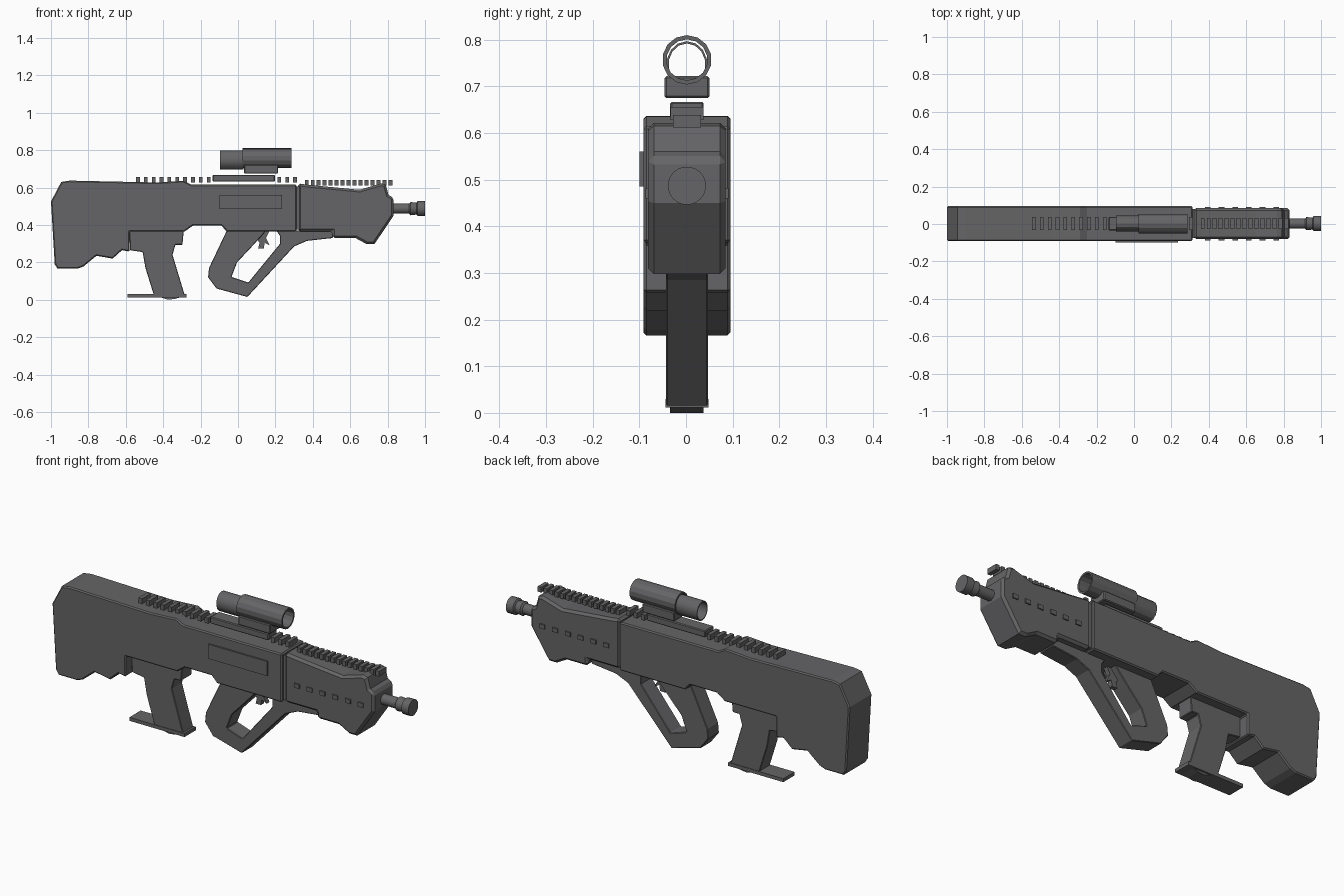
import bpy, bmesh, math
from mathutils import Matrix

cube = bpy.data.objects.get("Cube")
if cube:
    bpy.data.objects.remove(cube, do_unlink=True)

YC = 0.002  # centre plane of the body

metal = bpy.data.materials.new("dark_grey")
metal.use_nodes = True
metal.diffuse_color = (0.13, 0.13, 0.135, 1)
metal.node_tree.nodes["Principled BSDF"].inputs["Base Color"].default_value = (0.13, 0.13, 0.135, 1)


def finish(name, bm, bevel=0.0):
    bmesh.ops.recalc_face_normals(bm, faces=bm.faces)
    mesh = bpy.data.meshes.new(name)
    bm.to_mesh(mesh)
    bm.free()
    mesh.materials.append(metal)
    obj = bpy.data.objects.new(name, mesh)
    bpy.context.collection.objects.link(obj)
    if bevel:
        mod = obj.modifiers.new("edge_bevel", "BEVEL")
        mod.width = bevel
        mod.segments = 1
        mod.limit_method = "ANGLE"
        mod.angle_limit = math.radians(60)
    return obj


def prism(name, outline, half, bevel=0.0):
    """Side outline in x and z, extruded across y."""
    bm = bmesh.new()
    face = bm.faces.new([bm.verts.new((x, YC - half, z)) for x, z in outline])
    ext = bmesh.ops.extrude_face_region(bm, geom=[face])
    verts = [v for v in ext["geom"] if isinstance(v, bmesh.types.BMVert)]
    bmesh.ops.translate(bm, verts=verts, vec=(0, 2 * half, 0))
    return finish(name, bm, bevel)


def add_box(bm, x0, x1, y0, y1, z0, z1):
    mat = Matrix.Translation(((x0 + x1) / 2, (y0 + y1) / 2, (z0 + z1) / 2))
    mat = mat @ Matrix.Diagonal((x1 - x0, y1 - y0, z1 - z0, 1))
    bmesh.ops.create_cube(bm, size=1, matrix=mat)


def box(name, *size, bevel=0.0):
    bm = bmesh.new()
    add_box(bm, *size)
    return finish(name, bm, bevel)


def lathe(name, profile, z, sides, ry=1.0, rz=1.0, closed=False):
    """Profile of (x, radius) swept round the x direction."""
    bm = bmesh.new()
    rings = []
    for x, r in profile:
        angles = [math.tau * (i + 0.5) / sides for i in range(sides)]
        rings.append([bm.verts.new((x, YC + r * ry * math.cos(a), z + r * rz * math.sin(a)))
                      for a in angles])
    pairs = list(zip(rings, rings[1:]))
    if closed:
        pairs.append((rings[-1], rings[0]))
    else:
        bm.faces.new(rings[0])
        bm.faces.new(rings[-1])
    for a, b in pairs:
        for i in range(sides):
            j = (i + 1) % sides
            bm.faces.new((a[i], a[j], b[j], b[i]))
    obj = finish(name, bm)
    bpy.context.view_layer.objects.active = obj
    obj.select_set(True)
    bpy.ops.object.shade_smooth_by_angle(angle=math.radians(25))
    obj.select_set(False)
    return obj


# Stock and receiver
prism("stock_and_receiver", [
    (-1, 0.525), (-0.945, 0.63), (-0.9, 0.637), (-0.435, 0.627), (-0.29, 0.636),
    (-0.25, 0.615), (0.313, 0.615), (0.313, 0.365), (-0.06, 0.365), (-0.09, 0.397),
    (-0.24, 0.397), (-0.285, 0.365), (-0.58, 0.365), (-0.58, 0.257), (-0.62, 0.265),
    (-0.67, 0.22), (-0.757, 0.235), (-0.826, 0.178), (-0.858, 0.166), (-0.965, 0.166),
    (-0.98, 0.19)], 0.093, 0.006)

# Side cover plate, on the front side only
box("side_cover", -0.1, 0.235, -0.1, -0.085, 0.485, 0.56)

# Handguard
prism("handguard", [
    (0.321, 0.622), (0.37, 0.615), (0.65, 0.588), (0.765, 0.622), (0.79, 0.615),
    (0.805, 0.56), (0.832, 0.545), (0.832, 0.45), (0.73, 0.298), (0.687, 0.298),
    (0.628, 0.33), (0.505, 0.33), (0.505, 0.365), (0.321, 0.365)], 0.083, 0.012)
box("handguard_joint", 0.305, 0.33, YC - 0.078, YC + 0.078, 0.375, 0.605)

# Small raised vents on both sides
bm = bmesh.new()
for i in range(6):
    x = 0.38 + i * 0.073
    for s in (-1, 1):
        y = YC + s * 0.082
        add_box(bm, x, x + 0.03, y - 0.007, y + 0.007, 0.46, 0.482)
finish("handguard_vents", bm)

# Grip with full-hand guard
prism("grip_guard", [
    (-0.06, 0.37), (-0.155, 0.17), (-0.16, 0.12), (-0.115, 0.06), (0.05, 0.015),
    (0.3, 0.285), (0.37, 0.315), (0.507, 0.33), (0.507, 0.37), (0.205, 0.37),
    (0.225, 0.34), (0.225, 0.3), (0.055, 0.092), (-0.035, 0.122), (-0.005, 0.2),
    (0.075, 0.285), (0.125, 0.34), (0.15, 0.37)], 0.045, 0.003)
prism("trigger", [
    (0.13, 0.37), (0.09, 0.335), (0.115, 0.305), (0.108, 0.275), (0.138, 0.275),
    (0.143, 0.305), (0.17, 0.29), (0.15, 0.33), (0.17, 0.37)], 0.012)

# Magazine with its well and base plate
prism("magazine", [
    (-0.58, 0.37), (-0.29, 0.37), (-0.297, 0.294), (-0.335, 0.294), (-0.35, 0.24),
    (-0.285, 0.025), (-0.45, 0.025), (-0.495, 0.17), (-0.51, 0.255),
    (-0.578, 0.265)], 0.043, 0.003)
box("magazine_base", -0.59, -0.275, YC - 0.046, YC + 0.046, 0.012, 0.03)
prism("magazine_foot", [(-0.42, 0.015), (-0.3, 0.015), (-0.34, 0.004), (-0.375, 0)], 0.036)

# Barrel and muzzle
lathe("barrel", [(0.8, 0.027), (0.915, 0.027), (0.922, 0.036), (0.955, 0.032),
                 (0.96, 0.041), (1, 0.041)], 0.487, 20)

# Rail teeth
bm = bmesh.new()
for i in range(21):
    x = -0.545 + i * 0.042
    if x < -0.15 or x > 0.2:
        add_box(bm, x, x + 0.02, YC - 0.035, YC + 0.035, 0.628, 0.656)
finish("rear_rail_teeth", bm)
bm = bmesh.new()
for i in range(15):
    x = 0.357 + i * 0.032
    add_box(bm, x, x + 0.02, YC - 0.03, YC + 0.03, 0.612, 0.639)
finish("front_rail_teeth", bm)

# Scope with rail base and mount
box("scope_base", -0.136, 0.197, YC - 0.036, YC + 0.036, 0.632, 0.667, bevel=0.004)
box("scope_mount", 0.033, 0.215, YC - 0.048, YC + 0.048, 0.675, 0.722, bevel=0.004)
lathe("scope_tube", [(0.025, 0.053), (0.285, 0.053), (0.285, 0.044), (0.025, 0.044)],
      0.757, 14, closed=True)
lathe("scope_eyepiece", [(-0.095, 0.05), (0.03, 0.05), (0.03, 0.045), (-0.095, 0.045)],
      0.747, 14, ry=0.88, closed=True)
